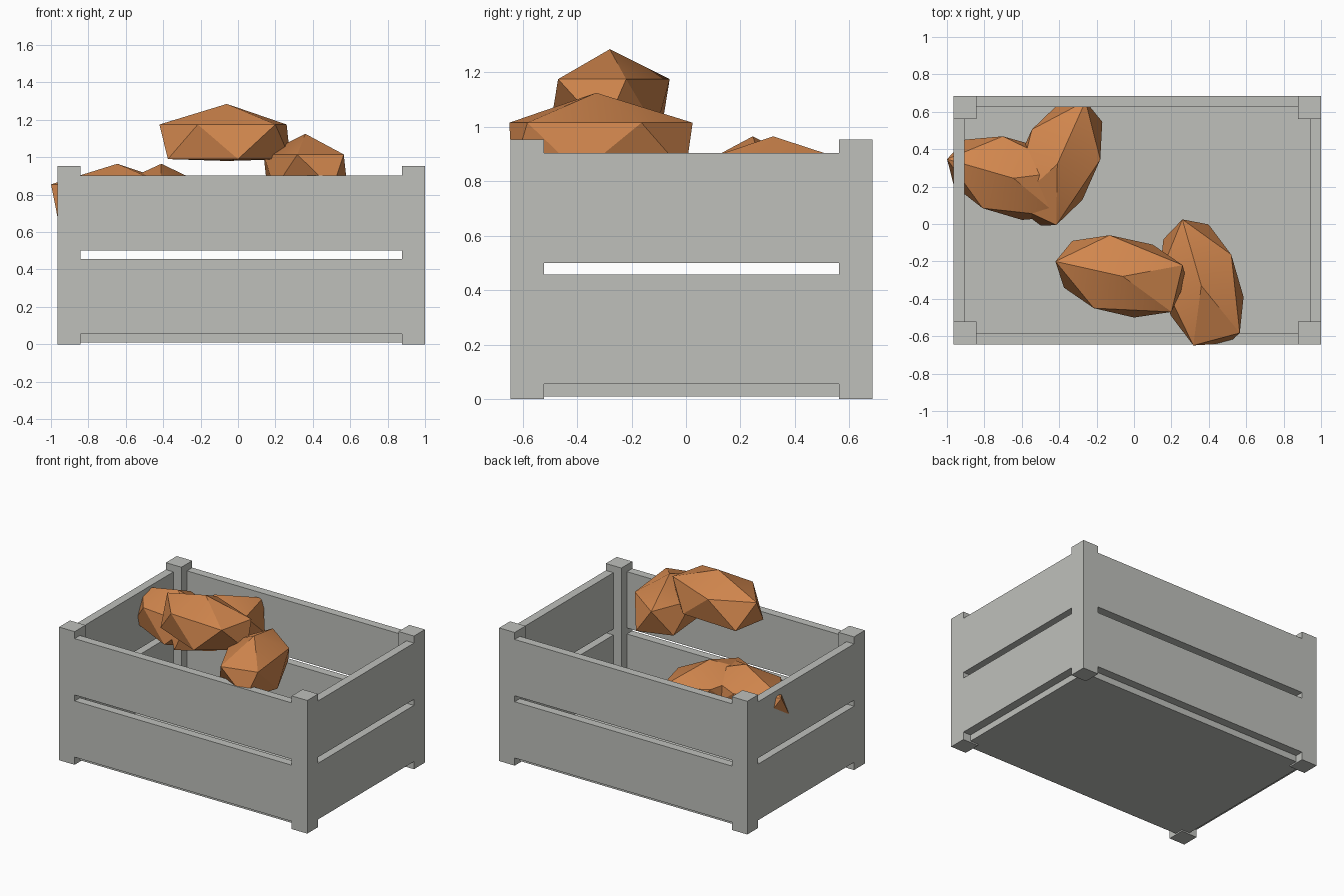
import bpy, bmesh, math
from mathutils import Vector

cube = bpy.data.objects.get("Cube")
if cube:
    bpy.data.objects.remove(cube, do_unlink=True)


def material(name, rgb):
    mat = bpy.data.materials.new(name)
    mat.use_nodes = True
    mat.diffuse_color = (*rgb, 1)
    mat.node_tree.nodes["Principled BSDF"].inputs["Base Color"].default_value = (*rgb, 1)
    return mat


grey = material("weathered_grey", (0.52, 0.53, 0.50))
orange = material("earthy_orange", (0.64, 0.24, 0.075))


def add(name, mesh):
    obj = bpy.data.objects.new(name, mesh)
    bpy.context.collection.objects.link(obj)
    return obj


def box(name, low, high):
    low, high = Vector(low), Vector(high)
    bm = bmesh.new()
    bmesh.ops.create_cube(bm, size=1)
    for v in bm.verts:
        v.co = (low + high) / 2 + v.co * (high - low)
    mesh = bpy.data.meshes.new(name)
    bm.to_mesh(mesh)
    bm.free()
    mesh.materials.append(grey)
    return add(name, mesh)


# Crate extents, post width and board thickness
X0, X1, Y0, Y1 = -0.965, 1.0, -0.645, 0.685
POST, THICK = 0.123, 0.06

# Corner posts
for side, x in (("right", X0), ("left", X1 - POST)):
    for end, y in (("front", Y0), ("back", Y1 - POST)):
        box(f"{end}_{side}_post", (x, y, 0), (x + POST, y + POST, 0.953))

# Two boards on every side, flush with the outside of the posts
for level, z0, z1 in (("lower", 0.055, 0.457), ("upper", 0.5, 0.903)):
    for end, y in (("front", Y0), ("back", Y1 - THICK)):
        box(f"{level}_{end}_board", (X0 + POST, y, z0), (X1 - POST, y + THICK, z1))
    for side, x in (("right", X0), ("left", X1 - THICK)):
        box(f"{level}_{side}_board", (x, Y0 + POST, z0), (x + THICK, Y1 - POST, z1))

# Floor
box("floor", (X0 + THICK, Y0 + THICK, 0.01), (X1 - THICK, Y1 - THICK, 0.055))

# Faceted potato: top point, two staggered rings of five, shallow underside
UPPER = [(-0.36, 0.08), (-0.07, 0.22), (0.32, 0.06), (0.26, -0.19), (-0.155, -0.17)]
LOWER = [(-0.27, 0.19), (0.16, 0.17), (0.34, -0.02), (0.06, -0.22), (-0.315, -0.06)]

bm = bmesh.new()
top = bm.verts.new((0, 0, 0))
upper = [bm.verts.new((x, y, -0.11)) for x, y in UPPER]
lower = [bm.verts.new((x, y, -0.295)) for x, y in LOWER]
bottom = bm.verts.new((0, 0, -0.305))
for i in range(5):
    j = (i + 1) % 5
    bm.faces.new((top, upper[i], upper[j]))
    bm.faces.new((upper[i], lower[i], upper[j]))
    bm.faces.new((lower[i], lower[j], upper[j]))
    bm.faces.new((bottom, lower[j], lower[i]))
bmesh.ops.recalc_face_normals(bm, faces=bm.faces)
for f in bm.faces:
    f.smooth = True
potato = bpy.data.meshes.new("potato")
bm.to_mesh(potato)
bm.free()
potato.set_sharp_from_angle(angle=math.radians(30))
potato.materials.append(orange)

# Four turned copies, placed by their top point
for name, place, turn in (("top_potato", (-0.06, -0.28, 1.285), 0),
                          ("front_potato", (0.36, -0.33, 1.125), -61.5),
                          ("side_potato", (-0.645, 0.245, 0.965), -3.5),
                          ("back_potato", (-0.41, 0.32, 0.965), -101.6)):
    obj = add(name, potato)
    obj.location = place
    obj.rotation_euler.z = math.radians(turn)
